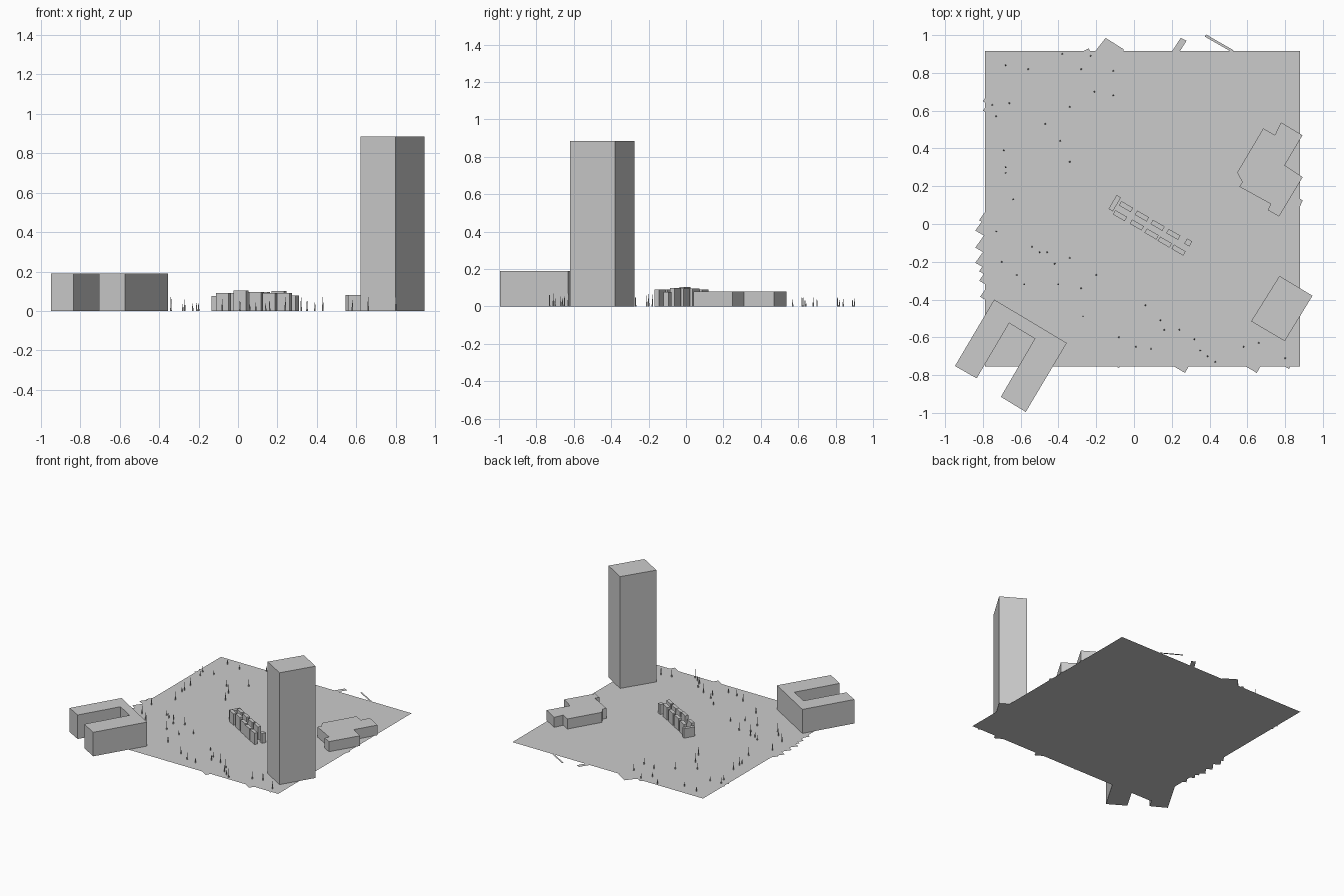
import bpy, bmesh, math, random
from mathutils import Matrix, Vector

random.seed(4)
TILT = math.radians(-30)   # the whole street plan is turned by this angle


def finish(name, bm):
    bmesh.ops.recalc_face_normals(bm, faces=bm.faces[:])
    mesh = bpy.data.meshes.new(name)
    bm.to_mesh(mesh)
    bm.free()
    ob = bpy.data.objects.new(name, mesh)
    bpy.context.collection.objects.link(ob)
    return ob


def add_prism(bm, outline, height, z=0.0):
    """Flat outline, extruded upward when a height is given."""
    face = bm.faces.new([bm.verts.new((x, y, z)) for x, y in outline])
    if height:
        ext = bmesh.ops.extrude_face_region(bm, geom=[face], use_keep_orig=True)
        top = [v for v in ext["geom"] if isinstance(v, bmesh.types.BMVert)]
        bmesh.ops.translate(bm, verts=top, vec=(0, 0, height))


def building(name, outline, height):
    bm = bmesh.new()
    add_prism(bm, outline, height)
    return finish(name, bm)


def turned_rect(cx, cy, length, width):
    rot = Matrix.Rotation(TILT, 2)
    return [Vector((cx, cy)) + rot @ Vector((sx * length / 2, sy * width / 2))
            for sx, sy in ((-1, -1), (1, -1), (1, 1), (-1, 1))]


# Ground sheet
building("ground", [(-0.79, -0.755), (0.88, -0.755), (0.88, 0.915), (-0.79, 0.915)], 0)

# Large buildings
building("tower", [(0.77, -0.275), (0.945, -0.38), (0.798, -0.62), (0.62, -0.515)], 0.885)
building("u_shaped_block", [(-0.74, -0.40), (-0.356, -0.63), (-0.573, -0.995), (-0.705, -0.915),
                            (-0.525, -0.607), (-0.661, -0.525), (-0.833, -0.817), (-0.948, -0.752)], 0.19)
building("stepped_hall", [(0.684, 0.506), (0.746, 0.471), (0.778, 0.538), (0.892, 0.470),
                          (0.798, 0.311), (0.893, 0.248), (0.768, 0.040), (0.708, 0.074),
                          (0.724, 0.106), (0.557, 0.198), (0.574, 0.222), (0.546, 0.272)], 0.08)

# Two rows of small houses with one across the end
bm = bmesh.new()
upper = [(-0.042, 0.092, 0.09), (0.042, 0.042, 0.095), (0.125, -0.007, 0.095), (0.208, -0.055, 0.10)]
lower = [(-0.074, 0.044, 0.09), (0.015, -0.005, 0.105), (0.093, -0.053, 0.095),
         (0.163, -0.096, 0.09), (0.236, -0.138, 0.09)]
for x, y, h in upper + lower:
    add_prism(bm, turned_rect(x, y, 0.072, 0.026), h)
add_prism(bm, turned_rect(-0.102, 0.11, 0.026, 0.085), 0.075)
add_prism(bm, turned_rect(0.287, -0.098, 0.031, 0.031), 0.078)
finish("row_houses", bm)

# Flat path ends and plot corners showing past the ground edge
bm = bmesh.new()
flat = [[(-0.205, 0.915), (-0.15, 0.985), (-0.055, 0.925), (-0.055, 0.915)],
        [(0.202, 0.915), (0.247, 0.985), (0.278, 0.970), (0.243, 0.915)],
        [(0.375, 0.992), (0.382, 1.003), (0.53, 0.918), (0.51, 0.915)],
        [(-0.27, 0.915), (-0.24, 0.93), (-0.232, 0.915)],
        [(0.88, 0.095), (0.893, 0.125), (0.88, 0.133)]]
for y, d in ((-0.035, 0.05), (-0.125, 0.05), (-0.205, 0.05), (-0.25, 0.03),
             (-0.30, 0.03), (-0.385, 0.025), (0.02, 0.03), (0.60, 0.01), (0.65, 0.01)):
    flat.append([(-0.79 - d, y), (-0.79, y - 0.577 * d), (-0.79, y + 1.4 * d)])
for x, d in ((0.27, 0.033), (0.65, 0.033), (0.82, 0.012), (-0.08, 0.007)):
    flat.append([(x, -0.755 - d), (x + 0.577 * d, -0.755), (x - 1.73 * d, -0.755)])
for outline in flat:
    add_prism(bm, outline, 0)
finish("path_edges", bm)

# Slender trees scattered along the two open sides
spots = [(-.68, .84), (-.56, .82), (-.75, .63), (-.73, .57), (-.66, .64), (-.47, .53),
         (-.39, .44), (-.69, .39), (-.68, .30), (-.68, .27), (-.34, .62), (-.38, .90),
         (-.23, .89), (-.28, .82), (-.21, .70), (-.34, .33), (-.73, -.04), (-.70, -.20),
         (-.64, .13), (-.54, -.12), (-.50, -.15), (-.42, -.21), (-.34, -.18), (-.58, -.32),
         (-.40, -.32), (-.28, -.34), (-.27, -.49), (-.08, -.60), (.01, -.65), (.14, -.51),
         (.16, -.56), (.06, -.43), (.24, -.56), (.32, -.61), (.35, -.67), (.39, -.70),
         (.43, -.73), (.58, -.65), (.66, -.63), (.80, -.71), (-.11, .81), (-.11, .68),
         (-.62, -.27), (-.46, -.15), (-.20, -.27), (.09, -.66)]
bm = bmesh.new()
for x, y in spots:
    h = random.uniform(0.03, 0.075)
    bmesh.ops.create_cone(bm, cap_ends=True, segments=5, radius1=0.0045, radius2=0.001,
                          depth=h, matrix=Matrix.Translation((x, y, h / 2)))
finish("trees", bm)
